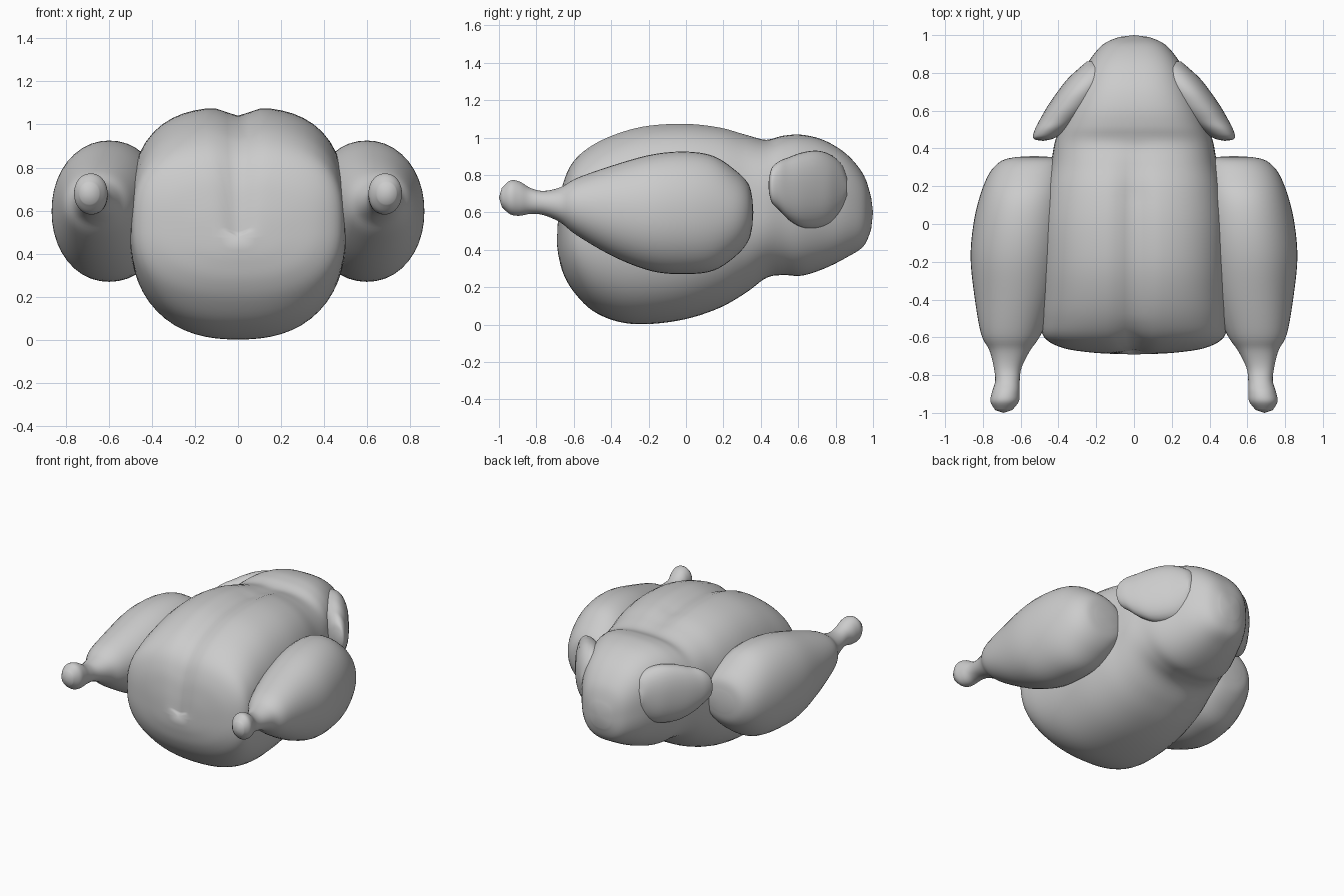
import bpy, bmesh
from math import sin, cos, pi, exp


def spline(stations, steps=5):
    """Catmull-Rom interpolation through rows of numbers."""
    pts = [stations[0]] + stations + [stations[-1]]
    out = []
    for i in range(1, len(pts) - 2):
        for k in range(steps):
            t = k / steps
            out.append([0.5 * (2 * b + (c - a) * t + (2 * a - 5 * b + 4 * c - d) * t * t
                               + (3 * b - a - 3 * c + d) * t ** 3)
                        for a, b, c, d in zip(*pts[i - 1:i + 3])])
    out.append(list(stations[-1]))
    return out


def loft(name, stations, tips, up=2.0, low=2.0, segs=48, shape=None, mirror=False):
    """Rows are y, x_min, x_max, z_min, z_max; sections are superellipses."""
    bm = bmesh.new()
    rings = []
    for y, x0, x1, z0, z1 in spline(stations):
        ring = []
        for i in range(segs):
            a = 2 * pi * i / segs
            c, s = cos(a), sin(a)
            n = up if s > 0 else low
            r = (abs(c) ** n + abs(s) ** n) ** (-1 / n)
            co = ((x0 + x1) / 2 + c * r * (x1 - x0) / 2, y,
                  (z0 + z1) / 2 + s * r * (z1 - z0) / 2)
            ring.append(bm.verts.new(shape(*co, s) if shape else co))
        rings.append(ring)
    for a, b in zip(rings, rings[1:]):
        for i in range(segs):
            j = (i + 1) % segs
            bm.faces.new((a[i], a[j], b[j], b[i]))
    for ring, tip in ((rings[0], tips[0]), (rings[-1], tips[1])):
        v = bm.verts.new(tip)
        for i in range(segs):
            bm.faces.new((ring[i], ring[(i + 1) % segs], v))
    bmesh.ops.recalc_face_normals(bm, faces=bm.faces)
    me = bpy.data.meshes.new(name)
    bm.to_mesh(me)
    bm.free()
    for p in me.polygons:
        p.use_smooth = True
    ob = bpy.data.objects.new(name, me)
    bpy.context.collection.objects.link(ob)
    if mirror:
        ob.modifiers.new("Mirror", 'MIRROR')
    return ob


# Breast groove along the top, fading out on the front
def groove(x, y, z, s):
    g = exp(-(x / 0.07) ** 2)
    if s > 0:
        z -= 0.04 * g * s * min(1, max(0, (0.45 - y) / 0.3))
        if y < -0.5:
            y += 0.02 * g * s * min(1, (-0.5 - y) / 0.15)
    return x, y, z


# Body with the neck end
body = [(y, -w, w, z0, z1) for y, w, z0, z1 in [
    (-0.689, 0.08, 0.42, 0.53),
    (-0.68, 0.23, 0.36, 0.64),
    (-0.655, 0.38, 0.27, 0.77),
    (-0.60, 0.475, 0.175, 0.88),
    (-0.50, 0.498, 0.075, 0.965),
    (-0.36, 0.503, 0.015, 1.03),
    (-0.20, 0.505, 0.003, 1.07),
    (0.00, 0.50, 0.03, 1.08),
    (0.18, 0.475, 0.09, 1.06),
    (0.32, 0.44, 0.17, 1.02),
    (0.43, 0.42, 0.25, 0.99),
    (0.52, 0.39, 0.265, 1.01),
    (0.62, 0.355, 0.262, 1.015),
    (0.74, 0.30, 0.30, 0.985),
    (0.86, 0.24, 0.36, 0.91),
    (0.95, 0.165, 0.42, 0.80),
    (0.99, 0.08, 0.51, 0.68)]]
loft("body", body, ((0, -0.69, 0.475), (0, 1.0, 0.6)), 2.8, 2.4, 64, groove)

# Drumsticks with bone knobs
leg = [(0.355, 0.44, 0.62, 0.53, 0.67),
       (0.335, 0.38, 0.70, 0.45, 0.75),
       (0.27, 0.35, 0.765, 0.37, 0.82),
       (0.15, 0.34, 0.815, 0.29, 0.90),
       (0.00, 0.34, 0.85, 0.27, 0.925),
       (-0.18, 0.36, 0.865, 0.285, 0.91),
       (-0.38, 0.41, 0.845, 0.36, 0.855),
       (-0.58, 0.49, 0.81, 0.475, 0.785),
       (-0.67, 0.55, 0.765, 0.545, 0.735),
       (-0.76, 0.595, 0.742, 0.585, 0.715),
       (-0.83, 0.605, 0.735, 0.592, 0.73),
       (-0.89, 0.605, 0.752, 0.582, 0.765),
       (-0.94, 0.61, 0.76, 0.59, 0.77),
       (-0.985, 0.645, 0.735, 0.63, 0.73)]
loft("drumsticks", leg, ((0.53, 0.36, 0.6), (0.69, -1.0, 0.68)), 2.1, 2.1, 40, mirror=True)

# Folded wings
wing = [(0.86, 0.15, 0.25, 0.67, 0.79),
        (0.83, 0.12, 0.285, 0.59, 0.86),
        (0.77, 0.12, 0.35, 0.535, 0.91),
        (0.70, 0.16, 0.405, 0.515, 0.93),
        (0.62, 0.21, 0.46, 0.52, 0.92),
        (0.55, 0.28, 0.50, 0.56, 0.895),
        (0.50, 0.35, 0.525, 0.61, 0.875),
        (0.46, 0.41, 0.535, 0.65, 0.84),
        (0.445, 0.45, 0.52, 0.70, 0.79)]
loft("wings", wing, ((0.2, 0.865, 0.73), (0.48, 0.44, 0.745)), 2.2, 2.2, 32, mirror=True)
